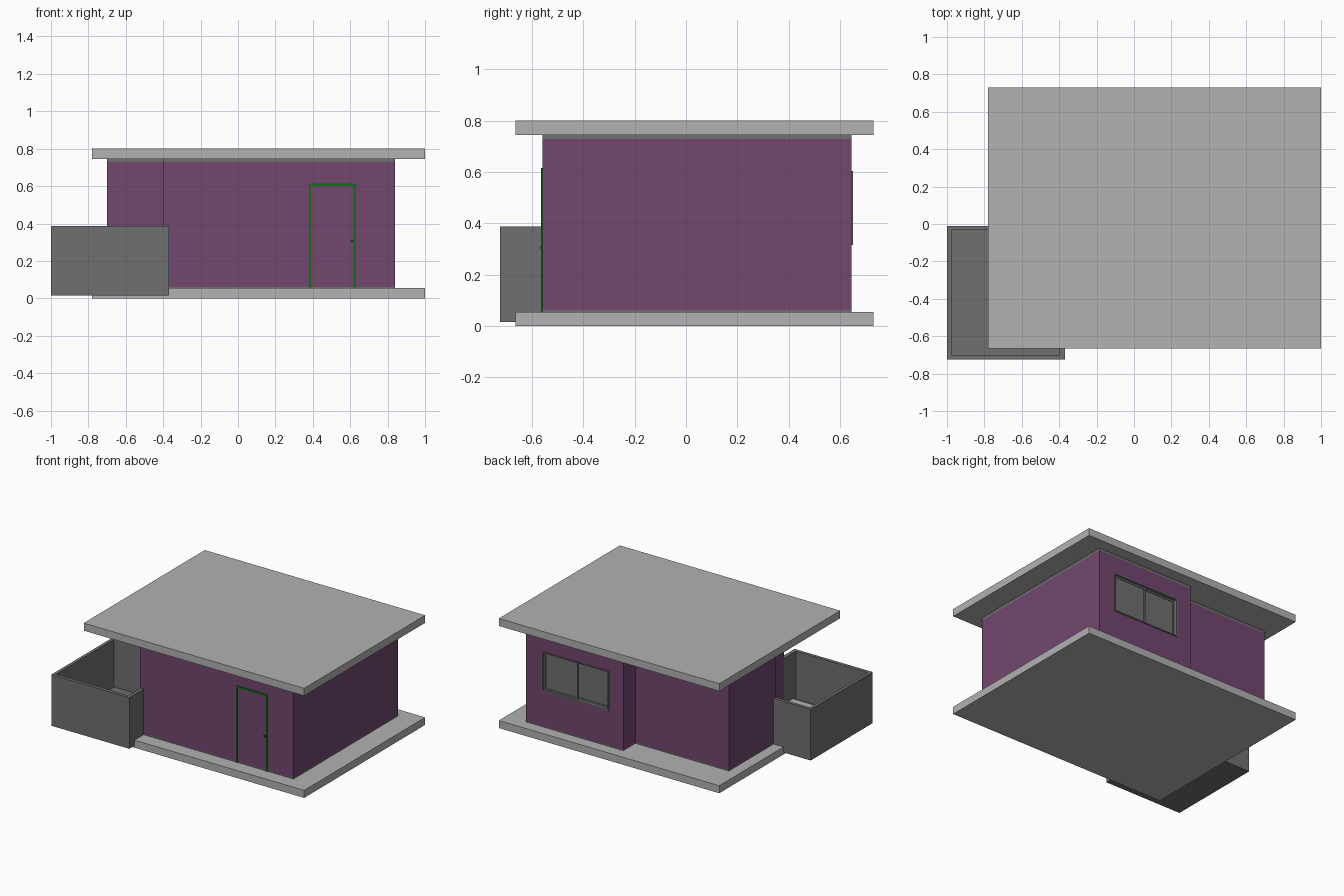
import bpy
import bmesh

if "Cube" in bpy.data.objects:
    bpy.data.objects.remove(bpy.data.objects["Cube"], do_unlink=True)


def material(name, rgb):
    mat = bpy.data.materials.new(name)
    mat.use_nodes = True
    mat.diffuse_color = (*rgb, 1)
    bsdf = next(n for n in mat.node_tree.nodes if n.type == 'BSDF_PRINCIPLED')
    bsdf.inputs["Base Color"].default_value = (*rgb, 1)
    return mat


LIGHT = material("light_concrete", (0.445, 0.445, 0.445))
GREY = material("dark_grey", (0.162, 0.162, 0.162))
PURPLE = material("purple_paint", (0.171, 0.063, 0.159))
GREEN = material("green_trim", (0.005, 0.16, 0.008))
BLACK = material("dark_handle", (0.01, 0.03, 0.01))


def prism(name, outline, z0, z1, mat):
    """Extrude a plan outline from z0 up to z1."""
    bm = bmesh.new()
    face = bm.faces.new([bm.verts.new((x, y, z0)) for x, y in outline])
    top = bmesh.ops.extrude_face_region(bm, geom=[face])["geom"]
    verts = [v for v in top if isinstance(v, bmesh.types.BMVert)]
    bmesh.ops.translate(bm, verts=verts, vec=(0, 0, z1 - z0))
    bmesh.ops.recalc_face_normals(bm, faces=bm.faces)
    mesh = bpy.data.meshes.new(name)
    bm.to_mesh(mesh)
    bm.free()
    mesh.materials.append(mat)
    obj = bpy.data.objects.new(name, mesh)
    bpy.context.collection.objects.link(obj)
    return obj


def box(name, x0, x1, y0, y1, z0, z1, mat):
    return prism(name, [(x0, y0), (x1, y0), (x1, y1), (x0, y1)], z0, z1, mat)


def cut(obj, cutter):
    """Subtract the cutter and discard it."""
    cutter.hide_render = True
    mod = obj.modifiers.new("cut", 'BOOLEAN')
    mod.operation = 'DIFFERENCE'
    mod.solver = 'EXACT'
    mod.object = cutter
    bpy.context.view_layer.objects.active = obj
    bpy.ops.object.modifier_apply(modifier=mod.name)
    bpy.data.objects.remove(cutter, do_unlink=True)


def frame(name, x0, x1, y0, y1, z0, z1, w, mat):
    """Rectangular frame in the xz plane made of four bars."""
    box(name + "_left", x0, x0 + w, y0, y1, z0, z1, mat)
    box(name + "_right", x1 - w, x1, y0, y1, z0, z1, mat)
    box(name + "_bottom", x0 + w, x1 - w, y0, y1, z0, z0 + w, mat)
    box(name + "_top", x0 + w, x1 - w, y0, y1, z1 - w, z1, mat)


# Floor and roof slabs
for name, z in (("floor_slab", 0), ("roof_slab", 0.745)):
    box(name, -0.78, 1, -0.665, 0.73, z, z + 0.055, LIGHT)

# House walls, notched at the front corner and stepped at the back
PLAN = [(-0.4, -0.56), (0.84, -0.56), (0.84, 0.645), (0.055, 0.645),
        (0.055, 0.505), (-0.7, 0.505), (-0.7, -0.04), (-0.4, -0.04)]
prism("base_course", PLAN, 0.055, 0.062, GREY)
walls = prism("walls", PLAN, 0.062, 0.728, PURPLE)
prism("top_course", PLAN, 0.728, 0.745, GREY)

# Back window with two sliding panes in a recess
X0, X1, Z0, Z1 = 0.17, 0.71, 0.315, 0.605
MID = (X0 + X1) / 2
cut(walls, box("window_cutter", X0, X1, 0.615, 0.7, Z0, Z1, PURPLE))
frame("window_frame", X0, X1, 0.616, 0.65, Z0, Z1, 0.008, GREY)
for side, a, b, y in (("left", MID - 0.008, X1 - 0.008, 0.625),
                      ("right", X0 + 0.008, MID + 0.008, 0.617)):
    box(side + "_pane", a, b, y, y + 0.004, Z0 + 0.008, Z1 - 0.008, GREY)
    frame(side + "_sash", a, b, y, y + 0.008, Z0 + 0.008, Z1 - 0.008, 0.012, GREY)

# Front door trim and handle
box("door_trim_left", 0.38, 0.389, -0.566, -0.558, 0.055, 0.615, GREEN)
box("door_trim_right", 0.617, 0.631, -0.566, -0.558, 0.055, 0.615, GREEN)
box("door_trim_top", 0.389, 0.617, -0.566, -0.558, 0.602, 0.615, GREEN)
box("door_handle", 0.602, 0.617, -0.567, -0.559, 0.3, 0.312, BLACK)

# Open patio enclosure around the front corner
patio = box("patio_enclosure", -1, -0.37, -0.725, -0.01, 0.015, 0.388, GREY)
cut(patio, box("patio_cutter", -0.977, -0.397, -0.7, -0.033, 0.04, 0.6, GREY))
